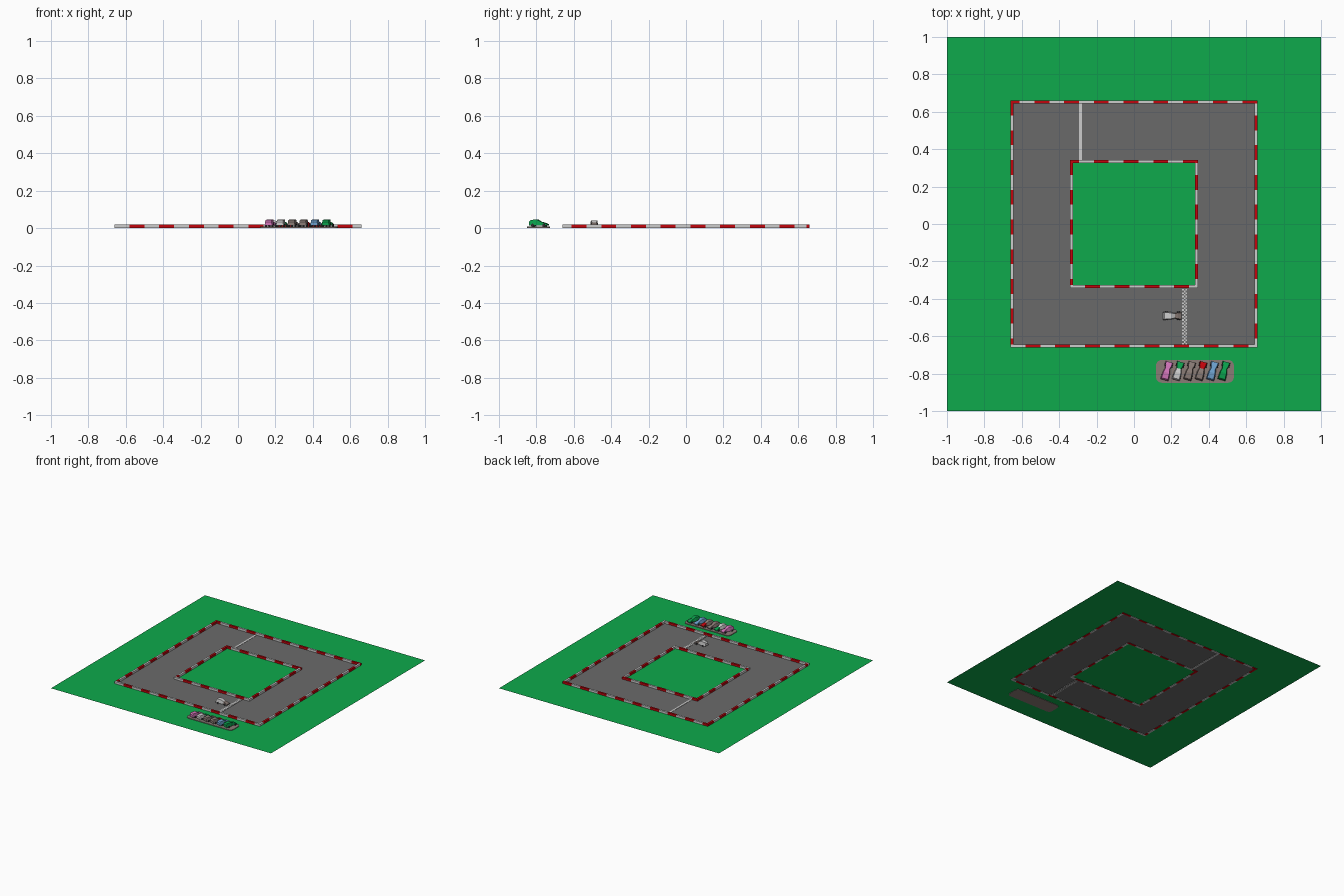
import bpy, bmesh, math
from mathutils import Matrix, Vector

cube = bpy.data.objects.get("Cube")
if cube:
    bpy.data.objects.remove(cube)


def material(name, rgb):
    m = bpy.data.materials.new(name)
    m.use_nodes = True
    col = [(c / 255 / 12.92 if c < 11 else ((c / 255 + 0.055) / 1.055) ** 2.4) for c in rgb] + [1]
    m.diffuse_color = col
    m.node_tree.nodes["Principled BSDF"].inputs["Base Color"].default_value = col
    return m


GRASS = material("grass green", (14, 170, 76))
ROAD = material("asphalt grey", (106, 106, 106))
RED = material("kerb red", (196, 4, 12))
WHITE = material("paint white", (206, 206, 206))
PINK = material("car pink", (208, 116, 184))
BLUE = material("car blue", (108, 160, 204))
BROWN = material("warm grey", (138, 124, 118))
GREEN = material("car green", (10, 160, 76))
DARK = material("dark rubber", (45, 45, 48))


def finish(name, bm, mats):
    bmesh.ops.recalc_face_normals(bm, faces=bm.faces)
    me = bpy.data.meshes.new(name)
    bm.to_mesh(me)
    bm.free()
    for m in mats:
        me.materials.append(m)
    ob = bpy.data.objects.new(name, me)
    bpy.context.collection.objects.link(ob)
    return ob


def add_box(bm, x0, x1, y0, y1, z0, z1, index=0):
    lo, hi = Vector((x0, y0, z0)), Vector((x1, y1, z1))
    mat = Matrix.Translation((lo + hi) / 2) @ Matrix.Diagonal((*(hi - lo), 1))
    verts = bmesh.ops.create_cube(bm, size=1, matrix=mat)["verts"]
    for f in {f for v in verts for f in v.link_faces}:
        f.material_index = index


def flat_ring(name, outer, inner, mat, z=0.003):
    """Flat square, with a square hole if inner is above zero."""
    bm = bmesh.new()
    loops = [[bm.verts.new((sx * r, sy * r, z)) for sx, sy in ((-1, -1), (1, -1), (1, 1), (-1, 1))]
             for r in (outer, inner) if r]
    if inner:
        a, b = loops
        for i in range(4):
            j = (i + 1) % 4
            bm.faces.new((a[i], a[j], b[j], b[i]))
    else:
        bm.faces.new(loops[0])
    finish(name, bm, [mat])


# Ground and road surfaces
OUT, INN, KERB, STEP = 0.66, 0.342, 0.016, 0.0795
flat_ring("outer_grass", 1, OUT - 0.005, GRASS)
flat_ring("road", OUT - 0.005, INN - 0.005, ROAD)
flat_ring("infield_grass", INN - 0.005, 0, GRASS)


# Striped kerbs: both squares share the stripe rhythm of the outer one
def kerb(name, half, side):
    bm = bmesh.new()
    for n in range(17):
        a, b = -OUT + n * STEP, -OUT + (n + 1) * STEP
        if side != "front":
            a, b = -b, -a
        cut = half - (KERB if side in ("left", "right") else 0)
        a, b = max(a, -cut), min(b, cut)
        if b - a < 0.002:
            continue
        red = (n % 2 == 0) == (side in ("back", "right"))
        if side in ("front", "back"):
            y = -half if side == "front" else half - KERB
            add_box(bm, a, b, y, y + KERB, 0, 0.02, int(red))
        else:
            x = -half if side == "right" else half - KERB
            add_box(bm, x, x + KERB, a, b, 0, 0.02, int(red))
    finish(name, bm, [WHITE, RED])


for label, half in (("outer", OUT), ("inner", INN)):
    for side in ("front", "back", "left", "right"):
        kerb(f"{label}_kerb_{side}", half, side)

# Chequered start line and plain sector line
bm = bmesh.new()
sq = 0.009
for row in range(33):
    for col in range(3):
        x, y = 0.257 + col * sq, -0.644 + row * sq
        add_box(bm, x, x + sq, y, y + sq, 0, 0.005, (row + col) % 2)
finish("start_line", bm, [WHITE, ROAD])
bm = bmesh.new()
add_box(bm, -0.294, -0.279, INN, OUT - KERB, 0, 0.005)
finish("sector_line", bm, [WHITE])

# Rounded parking pad
bm = bmesh.new()
ring = []
for k, (sx, sy) in enumerate(((1, 1), (-1, 1), (-1, -1), (1, -1))):
    for s in range(7):
        t = math.pi / 2 * (k + s / 6)
        ring.append(bm.verts.new((0.326 + sx * 0.178 + 0.03 * math.cos(t),
                                  -0.788 + sy * 0.031 + 0.03 * math.sin(t), 0)))
top = bmesh.ops.extrude_face_region(bm, geom=[bm.faces.new(ring)])["geom"]
bmesh.ops.translate(bm, verts=[v for v in top if isinstance(v, bmesh.types.BMVert)], vec=(0, 0, 0.008))
finish("parking_pad", bm, [BROWN])


# Cars: lofted body along +x, with the cabin behind a narrow waist
def car(name, rear, front, x, y, z, angle):
    place = Matrix.Translation((x, y, z)) @ Matrix.Rotation(math.radians(angle), 4, "Z")
    sections = [(-0.05, 0.021, 0.026), (-0.042, 0.022, 0.036), (-0.008, 0.020, 0.038),
                (0.014, 0.014, 0.026), (0.03, 0.019, 0.022), (0.05, 0.021, 0.013)]
    bm = bmesh.new()
    rings = [[bm.verts.new((u, s * w, h)) for s, h in ((-1, 0.006), (1, 0.006), (0.8, t), (-0.8, t))]
             for u, w, t in sections]
    bm.faces.new(rings[0])
    bm.faces.new(rings[-1]).material_index = 1
    for i, (a, b) in enumerate(zip(rings, rings[1:])):
        for k in range(4):
            m = (k + 1) % 4
            bm.faces.new((a[k], a[m], b[m], b[k])).material_index = int(i >= 3)
    body = finish(name + "_body", bm, [rear, front])
    bm = bmesh.new()
    for u in (-0.03, 0.032):
        for s in (-1, 1):
            mat = Matrix.Translation((u, s * 0.018, 0.008)) @ Matrix.Rotation(math.pi / 2, 4, "X")
            bmesh.ops.create_cone(bm, cap_ends=True, segments=12, radius1=0.008, radius2=0.008,
                                  depth=0.008, matrix=mat)
    wheels = finish(name + "_wheels", bm, [DARK])
    body.matrix_world = wheels.matrix_world = place


parked = [(PINK, PINK), (WHITE, GREEN), (BROWN, BROWN), (BROWN, RED), (BLUE, BLUE), (GREEN, GREEN)]
for i, (rear, front) in enumerate(parked):
    car(f"parked_car_{i + 1}", rear, front, 0.176 + i * 0.061, -0.786, 0.008, 74)
car("racing_car", WHITE, BROWN, 0.205, -0.491, 0.003, 0)
